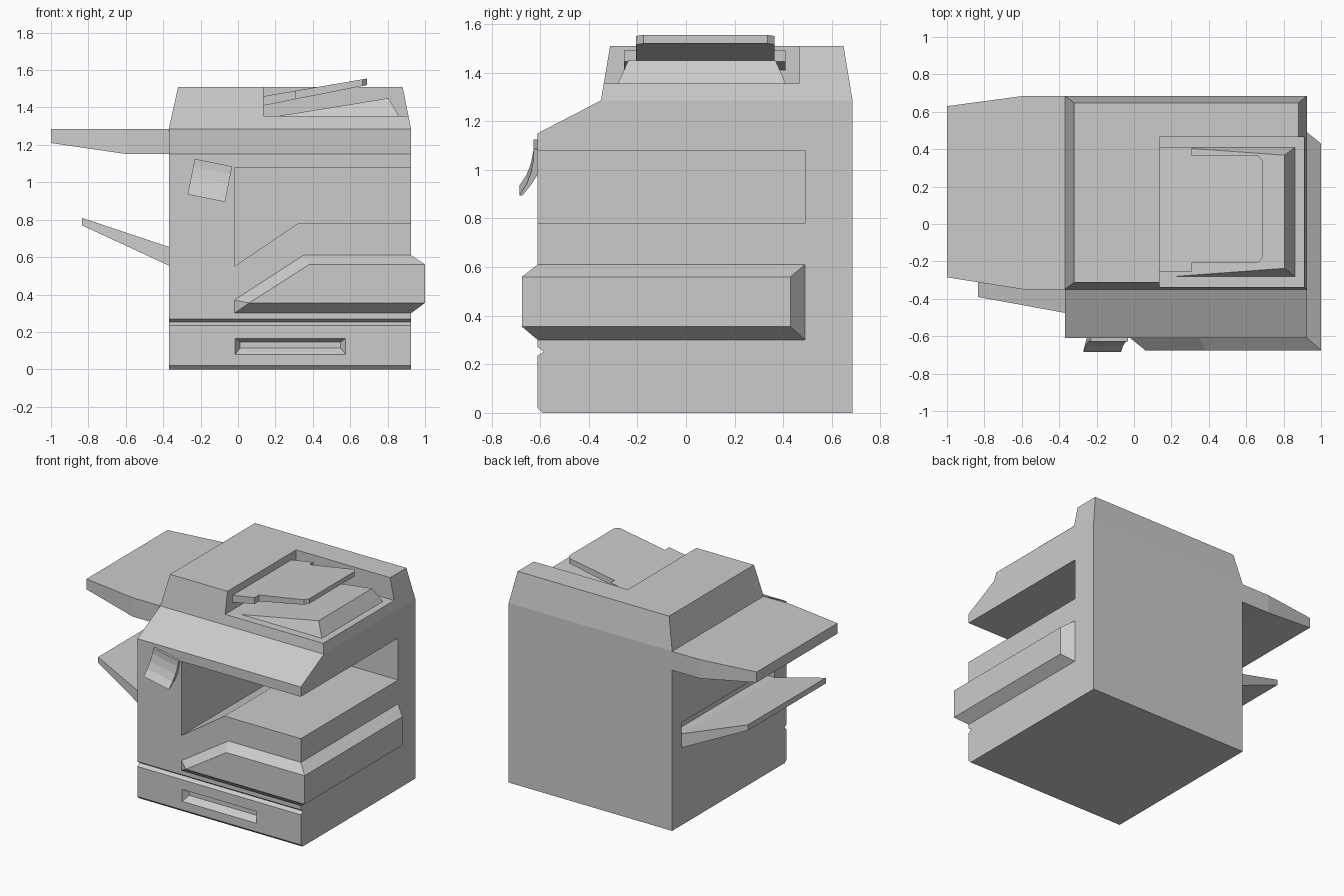
import bpy, bmesh, math
from mathutils import Vector

if "Cube" in bpy.data.objects:
    bpy.data.objects.remove(bpy.data.objects["Cube"])


def finish(name, bm):
    bmesh.ops.recalc_face_normals(bm, faces=bm.faces)
    me = bpy.data.meshes.new(name)
    bm.to_mesh(me)
    bm.free()
    ob = bpy.data.objects.new(name, me)
    bpy.context.collection.objects.link(ob)
    return ob


def loft(name, rings):
    """Solid skinned through matching closed loops of points."""
    bm = bmesh.new()
    loops = [[bm.verts.new(p) for p in r] for r in rings]
    n = len(loops[0])
    for a, b in zip(loops, loops[1:]):
        for i in range(n):
            j = (i + 1) % n
            bm.faces.new((a[i], a[j], b[j], b[i]))
    bm.faces.new(loops[0])
    bm.faces.new(loops[-1])
    return finish(name, bm)


def hull(name, pts):
    bm = bmesh.new()
    for p in pts:
        bm.verts.new(p)
    bmesh.ops.convex_hull(bm, input=bm.verts)
    bmesh.ops.dissolve_limit(bm, angle_limit=0.01, verts=bm.verts, edges=bm.edges)
    return finish(name, bm)


def extrude_x(name, prof, x0, x1):
    return loft(name, [[(x, y, z) for y, z in prof] for x in (x0, x1)])


def extrude_y(name, prof, y0, y1):
    return loft(name, [[(x, y, z) for x, z in prof] for y in (y0, y1)])


def rect_x(x, y0, y1, z0, z1):
    return [(x, y0, z0), (x, y1, z0), (x, y1, z1), (x, y0, z1)]


def rect_y(y, x0, x1, z0, z1):
    return [(x0, y, z0), (x1, y, z0), (x1, y, z1), (x0, y, z1)]


def rect_z(z, x0, x1, y0, y1):
    return [(x0, y0, z), (x1, y0, z), (x1, y1, z), (x0, y1, z)]


def cut(ob, cutter):
    cutter.hide_render = True
    m = ob.modifiers.new("cut", 'BOOLEAN')
    m.operation = 'DIFFERENCE'
    m.solver = 'EXACT'
    m.object = cutter
    bpy.context.view_layer.objects.active = ob
    bpy.ops.object.modifier_apply(modifier=m.name)
    bpy.data.objects.remove(cutter)


L, R, F, B = -0.37, 0.925, -0.61, 0.685     # main body extents

# Main body: side profile with drawer groove and sloped control panel
body = extrude_x("body", [(-0.59, 0), (F, 0.02), (F, 0.235), (-0.585, 0.252), (F, 0.27),
                          (F, 1.15), (-0.35, 1.285), (B, 1.285), (B, 0)], L, R)

# Output bay, open to the front and right
cut(body, extrude_y("bay_cutter", [(-0.02, 1.08), (-0.02, 0.55), (0.32, 0.78),
                                   (1.1, 0.78), (1.1, 1.08)], -0.8, 0.49))

# Drawer finger recess
cut(body, loft("drawer_recess_cutter", [rect_y(-0.65, -0.05, 0.61, 0.05, 0.185),
                                        rect_y(F, -0.015, 0.575, 0.08, 0.165),
                                        rect_y(-0.57, 0.012, 0.548, 0.115, 0.145)]))

# Paper exit slot above the lower side tray
cut(body, loft("exit_slot_cutter", [rect_x(-0.45, -0.475, 0.58, 0.655, 0.735),
                                    rect_x(-0.31, -0.475, 0.58, 0.655, 0.735)]))

# Scanner lid with a corner notch
lid = loft("scanner_lid", [rect_z(1.285, L, R, -0.35, B),
                           rect_z(1.51, -0.32, 0.88, -0.312, 0.648)])
cut(lid, loft("lid_notch_cutter", [rect_z(1.355, 0.135, 1.1, -0.5, 0.465),
                                   rect_z(1.7, 0.135, 1.1, -0.5, 0.465)]))

# Wedge in the notch floor
hull("document_rest", rect_z(1.355, 0.22, 0.86, -0.28, 0.41)
     + [(0.805, -0.237, 1.45), (0.805, 0.368, 1.45)])

# Sloped T-shaped document tray with clipped corners
outline = [(0.136, -0.255), (0.31, -0.255), (0.31, -0.205), (0.665, -0.205), (0.69, -0.175),
           (0.69, 0.335), (0.665, 0.365), (0.31, 0.365), (0.31, 0.41), (0.136, 0.41)]
loft("document_tray", [[(x, y, z0 + (x - 0.136) * s) for x, y in outline]
                       for z0, s in ((1.41, 0.198), (1.46, 0.171))])

# Bypass tray wrapping the front right corner
hull("bypass_tray", [(x, -0.675, z) for x, z in ((0.06, 0.355), (0.38, 0.56), (1, 0.56), (1, 0.355))]
     + [(x, F, z) for x, z in ((-0.02, 0.3), (-0.02, 0.37), (0.35, 0.61), (R, 0.61), (R, 0.3))]
     + [(1, 0.43, 0.355), (1, 0.43, 0.56), (R, 0.49, 0.3), (R, 0.49, 0.61)])

# Side trays
loft("upper_side_tray", [rect_x(-1.0, -0.285, 0.63, 1.21, 1.285),
                         rect_x(-0.59, -0.35, B, 1.15, 1.285),
                         rect_x(L, -0.35, B, 1.15, 1.285)])
loft("lower_side_tray", [rect_x(-0.835, -0.39, 0.49, 0.77, 0.81),
                         rect_x(L, -0.475, 0.58, 0.555, 0.655)])

# Tilted curved flap on the front
flap = extrude_x("front_flap", [(-0.605, 0.097), (-0.627, 0.097), (-0.627, 0.055), (-0.637, 0.0),
                                (-0.655, -0.05), (-0.685, -0.097), (-0.672, -0.097),
                                (-0.635, -0.05), (-0.605, 0.0)], -0.102, 0.102)
flap.location = (-0.15, 0, 1.01)
flap.rotation_euler = (0, math.radians(11.3), 0)
